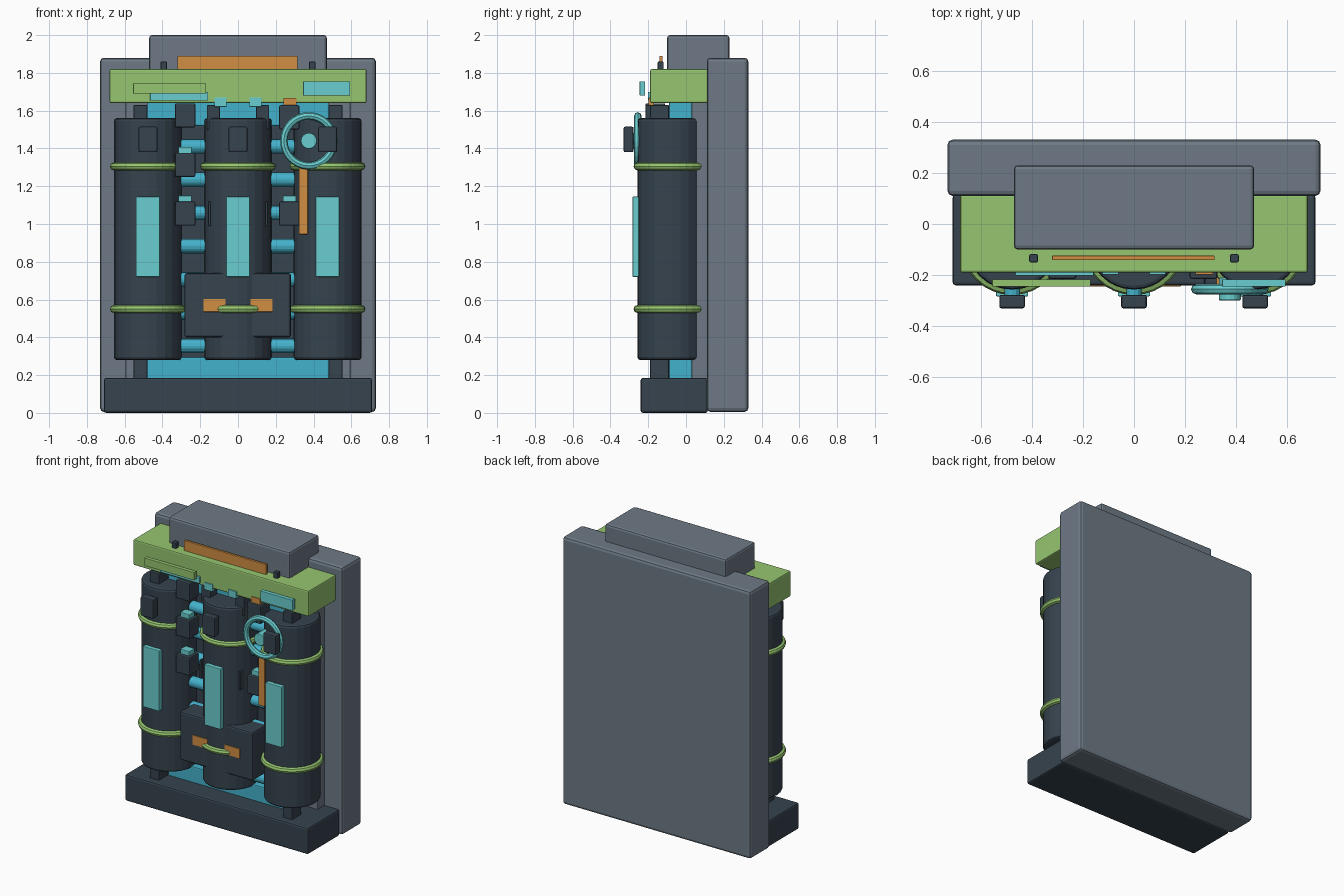
import bpy, math

old = bpy.data.objects.get("Cube")
if old:
    bpy.data.objects.remove(old, do_unlink=True)


def material(name, rgb):
    col = [((c / 255 + 0.055) / 1.055) ** 2.4 for c in rgb] + [1]
    m = bpy.data.materials.new(name)
    m.use_nodes = True
    m.diffuse_color = col
    m.node_tree.nodes["Principled BSDF"].inputs["Base Color"].default_value = col
    return m


GREY = material("slate grey", (110, 122, 134))
DARK = material("dark steel", (54, 67, 78))
GREEN = material("leaf green", (150, 198, 112))
AQUA = material("light aqua", (106, 206, 208))
BLUE = material("pipe blue", (68, 178, 204))
ORANGE = material("orange", (208, 142, 66))


def finish(name, mat, bevel=0.0):
    ob = bpy.context.object
    ob.name = name
    ob.data.materials.append(mat)
    if bevel:
        b = ob.modifiers.new("bevel", "BEVEL")
        b.width = bevel
        b.segments = 2
        b.limit_method = "ANGLE"
        b.angle_limit = math.radians(40)
    return ob


def box(name, mat, x, y, z, bevel=0.006):
    """Box from (min, max) ranges on each axis."""
    bpy.ops.mesh.primitive_cube_add(size=1, location=[sum(r) / 2 for r in (x, y, z)])
    bpy.context.object.scale = [r[1] - r[0] for r in (x, y, z)]
    bpy.ops.object.transform_apply(location=False, rotation=False)
    return finish(name, mat, bevel)


def cylinder(name, mat, loc, r, depth, rot=(0, 0, 0), sides=24, bevel=0.0):
    bpy.ops.mesh.primitive_cylinder_add(vertices=sides, radius=r, depth=depth,
                                        location=loc, rotation=rot)
    return finish(name, mat, bevel)


def ring(name, mat, loc, r, thick, rot=(0, 0, 0)):
    bpy.ops.mesh.primitive_torus_add(major_radius=r, minor_radius=thick, major_segments=32,
                                     minor_segments=8, location=loc, rotation=rot)
    return finish(name, mat)


TURN_X = (math.pi / 2, 0, 0)
TURN_Y = (0, math.pi / 2, 0)
TANK_Y = -0.077

# Housing
box("back_panel", GREY, (-0.73, 0.73), (0.11, 0.33), (0.005, 1.88), 0.02)
box("top_housing", GREY, (-0.47, 0.47), (-0.1, 0.23), (1.78, 2.0), 0.015)
box("header", GREEN, (-0.68, 0.68), (-0.19, 0.115), (1.64, 1.82), 0.008)
box("base", DARK, (-0.71, 0.71), (-0.24, 0.115), (0, 0.185), 0.012)
box("rear_plate", GREY, (-0.595, 0.595), (0.03, 0.115), (0.17, 1.65))
box("core_plate", DARK, (-0.45, 0.45), (-0.02, 0.035), (0.29, 1.52))
box("lower_manifold", BLUE, (-0.48, 0.48), (-0.09, 0.03), (0.17, 0.295))
box("upper_manifold", BLUE, (-0.48, 0.48), (-0.09, 0.03), (1.52, 1.65))

# Tanks with bands, label plates and front latches
for side, x in (("right", -0.477), ("middle", 0), ("left", 0.474)):
    cylinder(side + "_tank", DARK, (x, TANK_Y, 0.92), 0.18, 1.28, bevel=0.015)
    for level, z in (("lower", 0.55), ("upper", 1.305)):
        ring(f"{side}_{level}_band", GREEN, (x, TANK_Y, z), 0.18, 0.021)
    box(side + "_label_plate", AQUA, (x - 0.063, x + 0.063), (-0.283, -0.25), (0.72, 1.145), 0.004)
    box(side + "_latch", DARK, (x - 0.05, x + 0.05), (-0.33, -0.277), (1.38, 1.515), 0.008)
    cylinder(side + "_latch_pin", BLUE, (x, -0.265, 1.45), 0.03, 0.05, TURN_X, 12)

# Support posts and small outlet fittings
for s, side in ((-1, "right"), (1, "left")):
    a, b = sorted((s * 0.48, s * 0.553))
    box(side + "_post", DARK, (a, b), (-0.19, -0.09), (0.17, 1.63))
    a, b = sorted((s * 0.095, s * 0.165))
    box(side + "_fitting", DARK, (a, b), (-0.17, -0.09), (1.5, 1.63))
    a, b = sorted((s * 0.06, s * 0.125))
    box(side + "_tab", AQUA, (a, b), (-0.198, -0.17), (1.62, 1.67), 0.003)
    box(side + "_knob", DARK, (s * 0.393 - 0.017, s * 0.393 + 0.017),
        (-0.15, -0.118), (1.8, 1.86), 0.005)
    a, b = sorted((s * 0.145, s * 0.158))
    box(side + "_tank_rib", DARK, (a, b), (-0.2, -0.12), (0.99, 1.12), 0.002)

# Cross pipes between the tanks
for i in range(7):
    for s, side in ((-1, "right"), (1, "left")):
        cylinder(f"{side}_pipe_{i + 1}", BLUE, (s * 0.237, TANK_Y, 0.355 + i * 0.176),
                 0.038, 0.142, TURN_Y, 16, 0.006)

# Valve blocks over the gaps, with aqua caps
for i, (x, z) in enumerate(((-0.28, 1.575), (-0.28, 1.313), (-0.28, 1.055),
                            (0.272, 1.565), (0.272, 1.055))):
    box(f"valve_block_{i + 1}", DARK, (x - 0.054, x + 0.054), (-0.215, -0.11),
        (z - 0.064, z + 0.064), 0.008)
    if z < 1.5:
        box(f"valve_cap_{i + 1}", AQUA, (x - 0.035, x + 0.035), (-0.19, -0.13),
            (z + 0.06, z + 0.095), 0.003)

# Control box with orange plates
box("control_box", DARK, (-0.283, 0.28), (-0.24, -0.08), (0.4, 0.74), 0.012)
for s, side in ((-1, "right"), (1, "left")):
    a, b = sorted((s * 0.065, s * 0.183))
    box(side + "_control_plate", ORANGE, (a, b), (-0.245, -0.23), (0.535, 0.603), 0.002)

# Hand wheel and lever
ring("hand_wheel", AQUA, (0.375, -0.255, 1.44), 0.132, 0.02, TURN_X)
cylinder("wheel_hub", AQUA, (0.375, -0.255, 1.44), 0.043, 0.09, TURN_X, 16, 0.006)
box("lever", ORANGE, (0.322, 0.37), (-0.237, -0.205), (0.945, 1.31), 0.004)

# Header trim
box("top_strip", ORANGE, (-0.32, 0.315), (-0.141, -0.124), (1.8, 1.89), 0.002)
box("green_plate", GREEN, (-0.555, -0.17), (-0.245, -0.217), (1.69, 1.745), 0.002)
box("aqua_plate", AQUA, (0.345, 0.593), (-0.245, -0.217), (1.68, 1.755), 0.002)
box("aqua_strip", AQUA, (-0.465, -0.158), (-0.202, -0.185), (1.653, 1.7), 0.002)
box("orange_tab", ORANGE, (0.24, 0.31), (-0.198, -0.17), (1.62, 1.668), 0.002)
